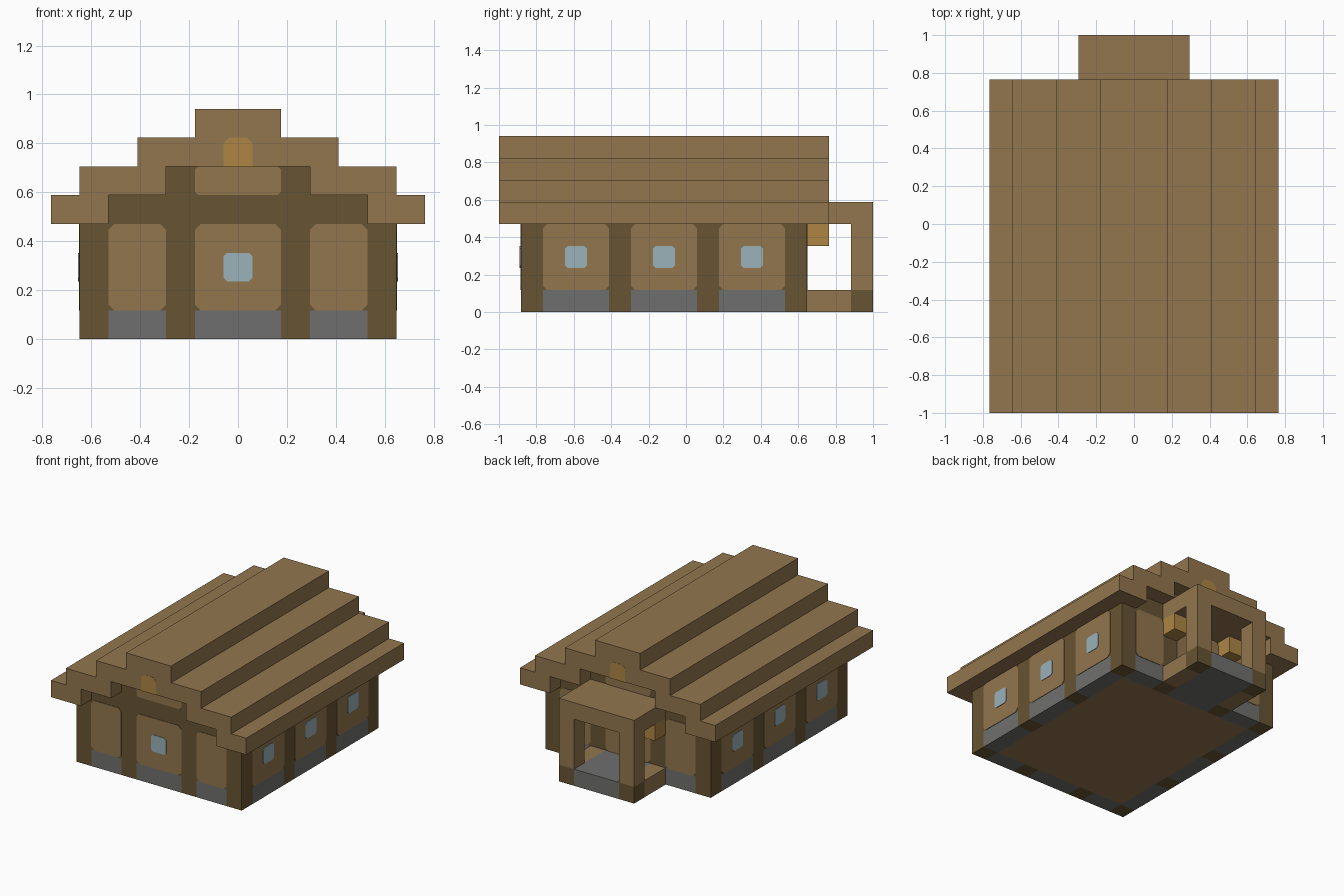
import bpy, bmesh

cube = bpy.data.objects.get("Cube")
if cube:
    bpy.data.objects.remove(cube, do_unlink=True)

U = 2 / 17       # one building block
T = 0.03         # plate thickness in blocks


def material(name, rgb):
    m = bpy.data.materials.new(name)
    m.use_nodes = True
    m.diffuse_color = (*rgb, 1)
    m.node_tree.nodes["Principled BSDF"].inputs["Base Color"].default_value = (*rgb, 1)
    return m


PLANK = material("plank_brown", (0.287, 0.181, 0.076))
LOG = material("dark_log", (0.136, 0.089, 0.033))
STONE = material("stone_grey", (0.162, 0.159, 0.156))
GLASS = material("pale_glass", (0.328, 0.445, 0.491))
LAMP = material("amber_lamp", (0.418, 0.235, 0.058))


def prism(name, outline, direction, mat):
    """Extrude a closed outline (in blocks) along a direction."""
    bm = bmesh.new()
    face = bm.faces.new([bm.verts.new([c * U for c in p]) for p in outline])
    new = bmesh.ops.extrude_face_region(bm, geom=[face])["geom"]
    bmesh.ops.translate(bm, vec=[c * U for c in direction],
                        verts=[v for v in new if isinstance(v, bmesh.types.BMVert)])
    bmesh.ops.recalc_face_normals(bm, faces=bm.faces)
    mesh = bpy.data.meshes.new(name)
    bm.to_mesh(mesh)
    bm.free()
    mesh.materials.append(mat)
    obj = bpy.data.objects.new(name, mesh)
    bpy.context.collection.objects.link(obj)
    return obj


def box(name, x, y, z, mat):
    outline = [(x[0], y[0], z[0]), (x[1], y[0], z[0]), (x[1], y[1], z[0]), (x[0], y[1], z[0])]
    return prism(name, outline, (0, 0, z[1] - z[0]), mat)


def plate(name, wall, h, z, mat, top=0.2, low=0.2, lift=1):
    """Thin panel with clipped corners on a wall given as (axis, position, outward sign)."""
    axis, pos, sign = wall
    (a, b), (c, d) = h, z
    flat = [(a + low, c), (b - low, c), (b, c + low), (b, d - top),
            (b - top, d), (a + top, d), (a, d - top), (a, c + low)]
    if low == 0:
        flat = [(a, c), (b, c)] + flat[3:7]
    depth = sign * T * lift
    if axis == "x":
        return prism(name, [(pos, p, q) for p, q in flat], (depth, 0, 0), mat)
    return prism(name, [(p, pos, q) for p, q in flat], (0, depth, 0), mat)


# Main body: log walls, floor and gable
X, Y0, Y1 = 5.5, -7.5, 5.5
box("log_walls", (-X, X), (Y0, Y1), (1, 4), LOG)
box("floor", (-4.5, 4.5), (Y0 + 1, Y1 - 1), (0, 1), PLANK)
box("gable_beam", (-4.5, 4.5), (Y0, Y1), (4, 5), LOG)
box("gable_top", (-2.5, 2.5), (Y0, Y1), (5, 6), LOG)

# Panels between posts on each wall
long_bays = [(-6.5, -3.5), (-2.5, 0.5), (1.5, 4.5)]
end_bays = [(-4.5, -2.5), (-1.5, 1.5), (2.5, 4.5)]
long_posts = [(y, y + 1) for y in (-7.5, -3.5, 0.5, 4.5)]
end_posts = [(-2.5, -1.5), (1.5, 2.5)]

for side, s in (("left", 1), ("right", -1)):
    wall = ("x", s * X, s)
    edge = sorted((s * X, s * (X - 1)))
    for y in long_bays:
        mid = sum(y) / 2
        box(side + "_foundation", edge, y, (0, 1), STONE)
        plate(side + "_panel", wall, y, (1, 4), PLANK)
        plate(side + "_window", wall, (mid - 0.5, mid + 0.5), (2, 3), GLASS, 0.12, 0.12, 2)
    for y in long_posts:
        box(side + "_post_foot", edge, y, (0, 1), LOG)

for side, pos, s in (("front", Y0, -1), ("back", Y1, 1)):
    wall = ("y", pos, s)
    edge = sorted((pos, pos - s))
    for x in end_bays:
        box(side + "_foundation", x, edge, (0, 1), STONE)
        plate(side + "_panel", wall, x, (1, 4), PLANK)
    for x in end_posts:
        box(side + "_post_foot", x, edge, (0, 1), LOG)
    plate(side + "_gable_panel", wall, (-1.5, 1.5), (5, 6), PLANK, 0.12, 0.12)
plate("front_window", ("y", Y0, -1), (-0.5, 0.5), (2, 3), GLASS, 0.12, 0.12, 2)

# Stepped roof, one mirrored profile run along the ridge
half = [(1.5, 8), (1.5, 7), (3.5, 7), (3.5, 6), (5.5, 6), (5.5, 5),
        (6.5, 5), (6.5, 4), (4.5, 4), (4.5, 5), (2.5, 5), (2.5, 6)]
profile = half + [(-x, z) for x, z in reversed(half)]
prism("stepped_roof", [(x, -8.5, z) for x, z in profile], (0, 15, 0), PLANK)

# Gable lamps set into the overhang
for side, pos, s in (("front", -8.5, -1), ("back", 6.5, 1)):
    plate(side + "_gable_lamp", ("y", pos, s), (-0.5, 0.5), (6, 7), LAMP, 0.2, 0, 0.3)
    box(side + "_gable_lamp_underside", (-0.5, 0.5), sorted((pos, pos - s)), (5.98, 6), LAMP)

# Back porch
box("porch_floor", (-1.5, 1.5), (Y1, 8.5), (0, 1), STONE)
box("porch_roof", (-2.5, 2.5), (Y1, 8.5), (4, 5), PLANK)
for side, s in (("left", 1), ("right", -1)):
    x = sorted((s * 1.5, s * 2.5))
    box(side + "_porch_kerb", x, (Y1, 7.5), (0, 1), PLANK)
    box(side + "_porch_foot", x, (7.5, 8.5), (0, 1), LOG)
    box(side + "_porch_post", x, (7.5, 8.5), (1, 4), PLANK)
    box(side + "_porch_lamp", x, (Y1, 6.5), (3, 4), LAMP)
